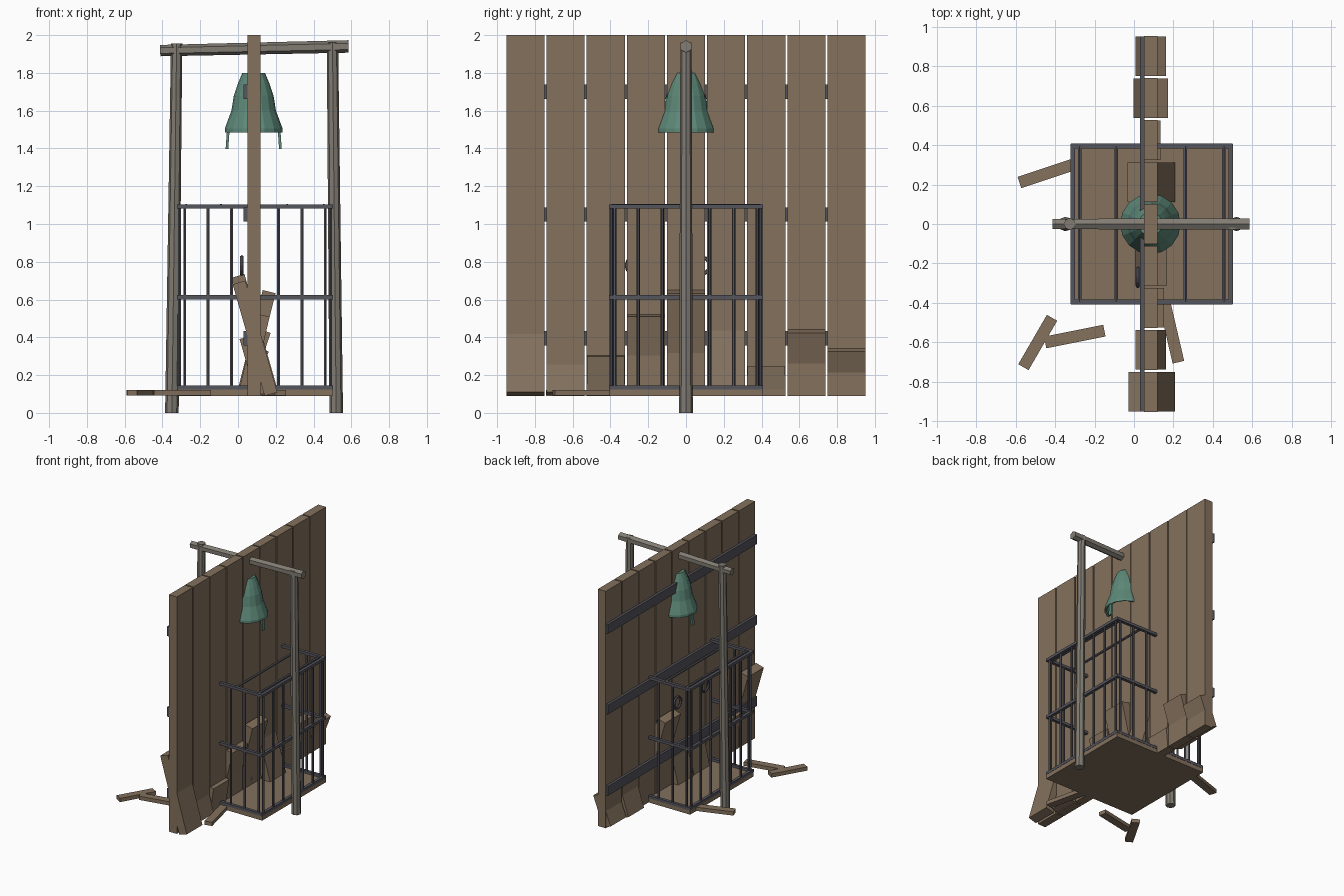
import bpy, bmesh, math
from mathutils import Vector, Matrix

if "Cube" in bpy.data.objects:
    bpy.data.objects.remove(bpy.data.objects["Cube"])


def mat(name, rgb):
    m = bpy.data.materials.new(name)
    m.diffuse_color = (*rgb, 1)
    m.use_nodes = True
    m.node_tree.nodes["Principled BSDF"].inputs["Base Color"].default_value = m.diffuse_color
    return m


WOOD = mat("wood", (0.23, 0.165, 0.11))
POLE = mat("weathered_pole", (0.22, 0.20, 0.17))
IRON = mat("iron", (0.09, 0.09, 0.11))
BRONZE = mat("patina", (0.11, 0.25, 0.19))


def finish(name, bm, material):
    me = bpy.data.meshes.new(name)
    bmesh.ops.recalc_face_normals(bm, faces=bm.faces)
    bm.to_mesh(me)
    bm.free()
    ob = bpy.data.objects.new(name, me)
    me.materials.append(material)
    bpy.context.collection.objects.link(ob)
    return ob


def box(name, c, size, material, axis="Z", deg=0):
    bm = bmesh.new()
    bmesh.ops.create_cube(bm, size=1)
    bmesh.ops.scale(bm, vec=size, verts=bm.verts)
    ob = finish(name, bm, material)
    ob.matrix_world = Matrix.Translation(c) @ Matrix.Rotation(math.radians(deg), 4, axis)
    return ob


def rod(name, a, b, r1, r2, sides, material):
    a, b = Vector(a), Vector(b)
    bm = bmesh.new()
    bmesh.ops.create_cone(bm, cap_ends=True, segments=sides, radius1=r1, radius2=r2,
                          depth=(b - a).length)
    ob = finish(name, bm, material)
    q = (b - a).to_track_quat("Z", "Y")
    ob.matrix_world = Matrix.Translation((a + b) / 2) @ q.to_matrix().to_4x4()
    return ob


def lathe(name, profile, sides, c, material, closed=False):
    bm = bmesh.new()
    rings = []
    for r, z in profile:
        rings.append([bm.verts.new((c[0] + r * math.cos(2 * math.pi * i / sides),
                                    c[1] + r * math.sin(2 * math.pi * i / sides), z))
                      for i in range(sides)])
    for a, b in zip(rings, rings[1:]):
        for i in range(sides):
            j = (i + 1) % sides
            bm.faces.new((a[i], a[j], b[j], b[i]))
    bm.faces.new(rings[0])
    bm.faces.new(rings[-1])
    return finish(name, bm, material)


# Wall of nine upright planks
PITCH, WX = 0.2125, 0.085
for i in range(9):
    box(f"wall_plank_{i}", (WX, (i - 4) * PITCH, 1.045), (0.07, 0.202, 1.91), WOOD)

# Broken plank stubs leaning through the wall foot: (top z, tilt, x shift)
STUBS = [(0.70, -16, 0.005), (0.41, -16, 0), (0.31, 9, 0.015), (0.525, 13, 0),
         (0.65, 14, 0.012), (0.735, -16, 0.005), (0.255, 6, 0.005), (0.445, 18, 0), (0.35, 21, 0)]
for i, (top, deg, dx) in enumerate(STUBS):
    a = math.radians(abs(deg))
    length = (top - 0.09 - 0.07 * math.sin(a)) / math.cos(a)
    box(f"broken_plank_{i}", (WX + dx, (i - 4) * PITCH, (top + 0.09) / 2),
        (0.07, 0.2, length), WOOD, "Y", deg)

# Iron straps on the back of the wall
for z in (0.395, 1.05, 1.70):
    box("wall_strap", (0.042, 0, z), (0.024, 1.9, 0.075), IRON)

# Iron rings hanging on the wall, and a fallen iron ball
for y in (0.08, -0.27):
    bpy.ops.mesh.primitive_torus_add(major_segments=12, minor_segments=6, major_radius=0.045,
                                     minor_radius=0.01, location=(0.02, y, 0.78),
                                     rotation=(0, math.pi / 2, 0))
    ring = bpy.context.object
    ring.name = "wall_ring"
    ring.data.materials.append(IRON)
bpy.ops.mesh.primitive_uv_sphere_add(segments=12, ring_count=8, radius=0.055,
                                     location=(0.07, 0, 0.175))
ball = bpy.context.object
ball.name = "iron_ball"
ball.data.materials.append(IRON)

# Cage floor
box("cage_floor", (0.09, 0, 0.108), (0.82, 0.81, 0.036), WOOD)

# Cage rails at three heights
X0, X1, Y = -0.31, 0.49, 0.395
for z in (0.135, 0.612, 1.093):
    for y in (-Y, Y):
        box("cage_rail", (0.09, y, z), (0.82, 0.024, 0.022), IRON)
    for x in (X0, X1):
        box("cage_rail", (x, 0, z), (0.024, 0.81, 0.022), IRON)

# Cage bars on all sides and across the top
for i in range(7):
    x = 0.09 + (i - 3) * 0.124
    for y in (-Y, Y):
        rod("cage_bar", (x, y, 0.12), (x, y, 1.1), 0.009, 0.009, 6, IRON)
    y = (i - 3) * 0.126
    for x in (X0, X1):
        rod("cage_bar", (x, y, 0.12), (x, y, 1.1), 0.009, 0.009, 6, IRON)
for x in (-0.275, -0.09, 0.26, 0.455):
    rod("cage_top_bar", (x, -Y, 1.097), (x, Y, 1.097), 0.01, 0.01, 6, IRON)

# Hanging frame of two posts and a crossbeam
rod("left_post", (-0.35, 0, 0), (-0.325, 0, 1.955), 0.036, 0.03, 8, POLE)
rod("right_post", (0.52, 0, 0), (0.50, 0, 1.96), 0.036, 0.03, 8, POLE)
rod("crossbeam", (-0.412, 0, 1.918), (0.585, 0, 1.94), 0.03, 0.033, 6, POLE)

# Bell with open mouth, plus two bent strips under its rim
lathe("bell", [(0.06, 1.8), (0.085, 1.74), (0.105, 1.68), (0.118, 1.60), (0.153, 1.505),
               (0.153, 1.485), (0.138, 1.49), (0.105, 1.59), (0.08, 1.70), (0.05, 1.775)],
      16, (0.083, 0), BRONZE)
for s in (-1, 1):
    box("bell_strip", (0.083 + s * 0.138, 0, 1.447), (0.014, 0.03, 0.10), BRONZE, "Y", -s * 4)

# Loose boards scattered on the ground
for (ax, ay), (bx, by) in [((-0.58, 0.21), (-0.28, 0.31)), ((-0.56, -0.725), (-0.415, -0.475)),
                           ((-0.45, -0.6), (-0.15, -0.54)), ((0.225, -0.7), (0.155, -0.4))]:
    dx, dy = bx - ax, by - ay
    box("loose_board", ((ax + bx) / 2, (ay + by) / 2, 0.106), (math.hypot(dx, dy), 0.06, 0.03),
        WOOD, "Z", math.degrees(math.atan2(dy, dx)))
